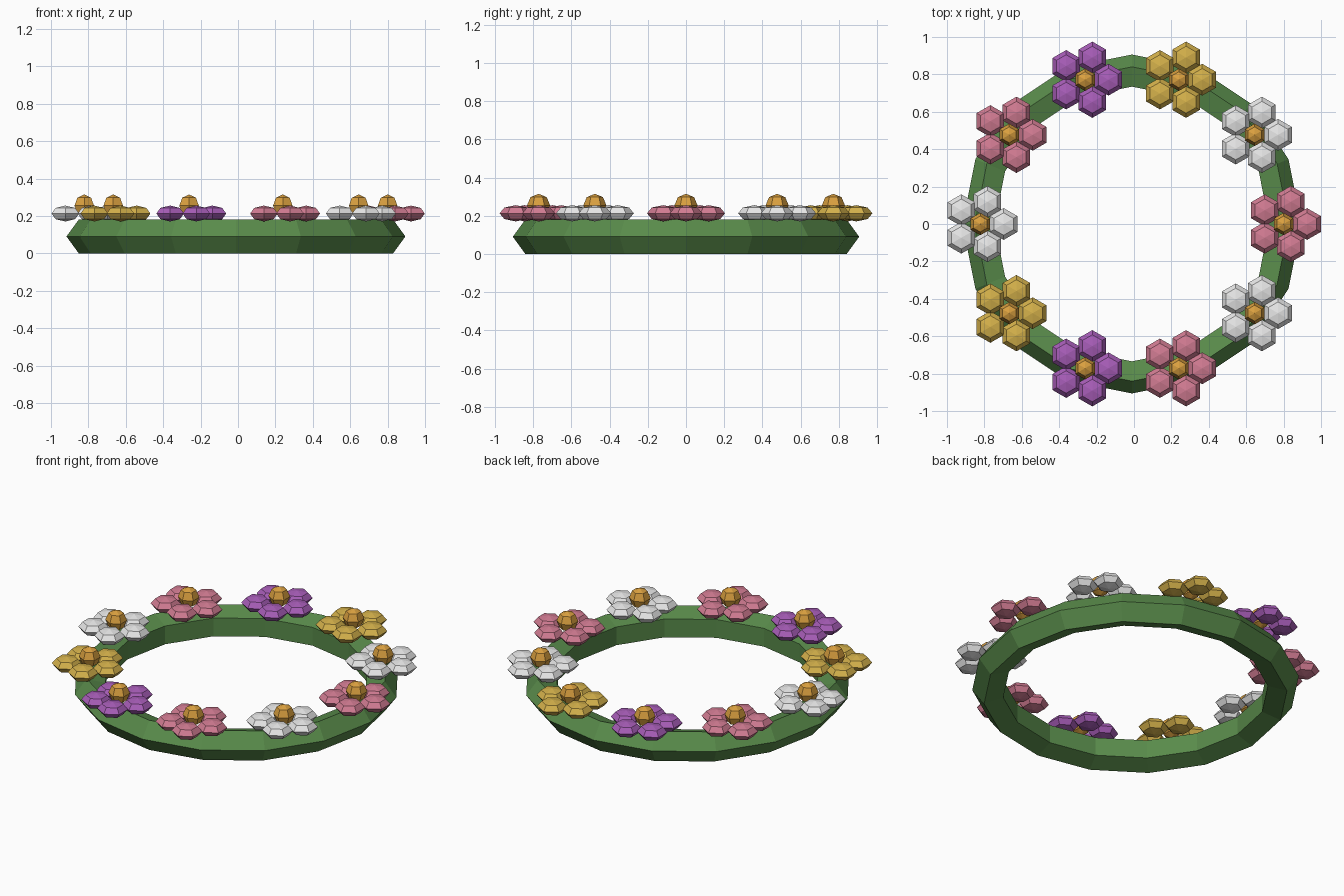
import bpy
import bmesh
from math import cos, sin, tau
from mathutils import Matrix

cube = bpy.data.objects.get("Cube")
if cube:
    bpy.data.objects.remove(cube, do_unlink=True)

CENTRE_X = -0.011
RING_RADIUS = 0.811
TUBE_RADIUS = 0.095
RING_Z = TUBE_RADIUS * sin(tau / 5)
FLOWERS = 10
PETALS = 5
PETAL_RADIUS = 0.085
PETAL_REACH = 0.125
PETAL_Z = 0.213
HEART_RADIUS = 0.06
HEART_Z = 0.255


def material(name, colour):
    mat = bpy.data.materials.new(name)
    mat.use_nodes = True
    rgba = (*colour, 1)
    mat.diffuse_color = rgba
    mat.node_tree.nodes["Principled BSDF"].inputs["Base Color"].default_value = rgba
    return mat


def blobs(name, mat, radius, flatten, places):
    """Six-sided low-poly spheres at the given places, as one object."""
    bm = bmesh.new()
    for place in places:
        shape = Matrix.Translation(place) @ Matrix.Diagonal((1, 1, flatten, 1))
        bmesh.ops.create_uvsphere(bm, u_segments=6, v_segments=4,
                                  radius=radius, matrix=shape)
    mesh = bpy.data.meshes.new(name)
    bm.to_mesh(mesh)
    bm.free()
    mesh.materials.append(mat)
    obj = bpy.data.objects.new(name, mesh)
    bpy.context.collection.objects.link(obj)
    return obj


leaf_green = material("leaf green", (0.10, 0.26, 0.07))
orange = material("orange", (0.70, 0.35, 0.05))
petal_colours = [
    material("pink", (0.64, 0.20, 0.29)),
    material("white", (0.80, 0.80, 0.80)),
    material("gold", (0.66, 0.44, 0.07)),
    material("purple", (0.39, 0.11, 0.48)),
]

# Five-sided vine ring
bpy.ops.mesh.primitive_torus_add(
    major_segments=16, minor_segments=5, major_radius=RING_RADIUS,
    minor_radius=TUBE_RADIUS, location=(CENTRE_X, 0, RING_Z))
vine = bpy.context.object
vine.name = "vine_ring"
vine.data.materials.append(leaf_green)

# Flowers evenly spaced on the ring, all facing the same way
for i in range(FLOWERS):
    a = tau * i / FLOWERS
    x, y = CENTRE_X + RING_RADIUS * cos(a), RING_RADIUS * sin(a)
    turns = [tau * k / PETALS for k in range(PETALS)]
    petals = [(x + PETAL_REACH * cos(t), y + PETAL_REACH * sin(t), PETAL_Z)
              for t in turns]
    blobs(f"petals_{i + 1}", petal_colours[i % len(petal_colours)],
          PETAL_RADIUS, 0.5, petals)
    blobs(f"flower_heart_{i + 1}", orange, HEART_RADIUS, 1, [(x, y, HEART_Z)])
